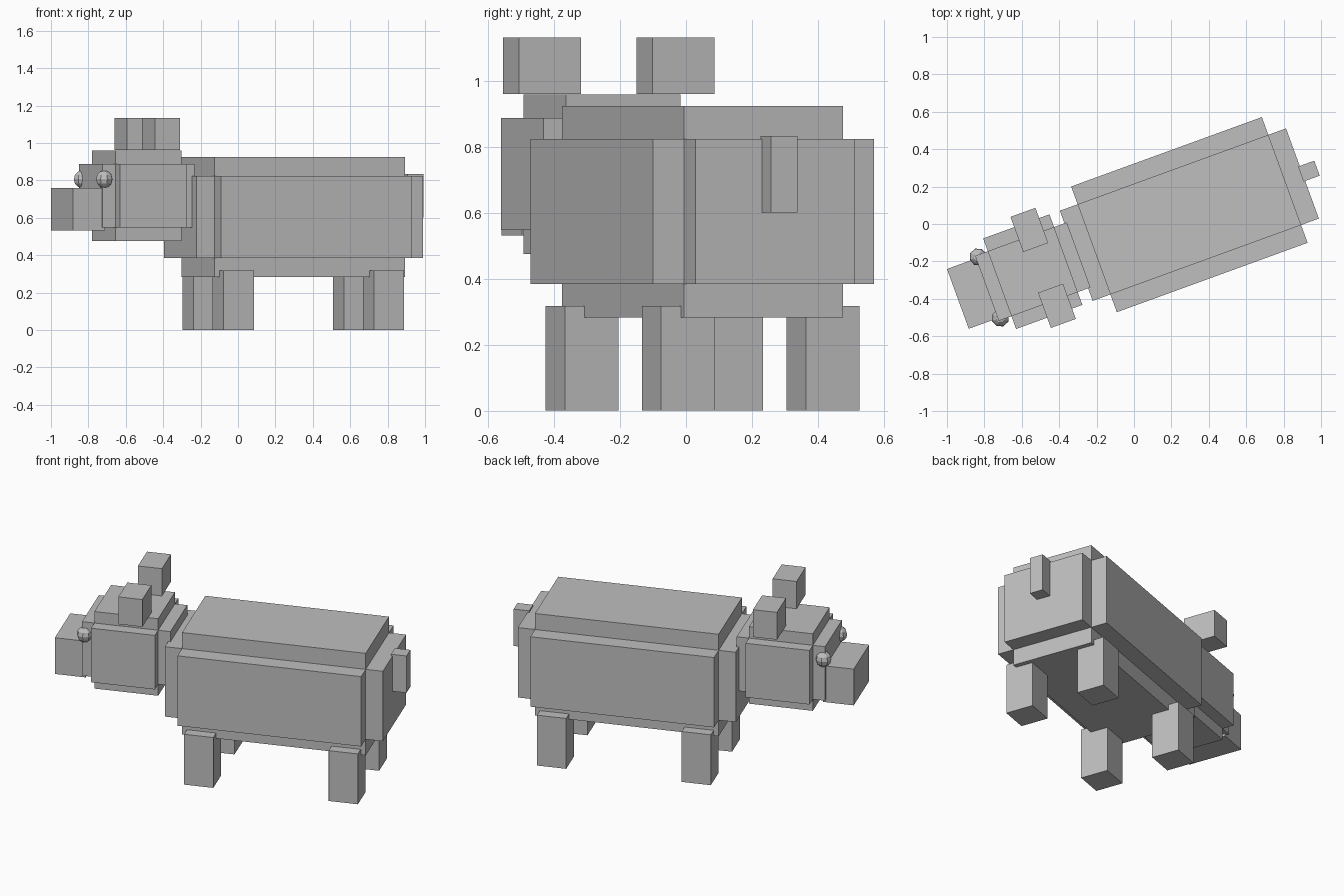
import bpy, math
from mathutils import Matrix

if "Cube" in bpy.data.objects:
    bpy.data.objects.remove(bpy.data.objects["Cube"])

# One flat grey for the whole animal
grey = bpy.data.materials.new("plain grey")
grey.diffuse_color = (0.52, 0.52, 0.52, 1)
grey.use_nodes = True
grey.node_tree.nodes["Principled BSDF"].inputs["Base Color"].default_value = grey.diffuse_color

# Local frame: +x runs from head to tail, origin on the ground under the body
PLACE = Matrix.Translation((0.296, 0.05, 0)) @ Matrix.Rotation(math.radians(20), 4, 'Z')


def finish(name, matrix):
    ob = bpy.context.object
    ob.name = name
    ob.data.materials.append(grey)
    ob.matrix_world = PLACE @ matrix
    return ob


def box(name, centre, size):
    bpy.ops.mesh.primitive_cube_add(size=1)
    return finish(name, Matrix.Translation(centre) @ Matrix.Diagonal((*size, 1)))


def stepped_block(name, centre, core, step):
    """Three crossed boxes, each one stretched along a single axis."""
    for axis, label in enumerate(("long", "wide", "tall")):
        size = list(core)
        size[axis] += 2 * step
        box(f"{name}_{label}", centre, size)


HEAD_X, HEAD_Z = -0.891, 0.718

# Body and head
stepped_block("body", (0, 0, 0.604), (1.085, 0.513, 0.44), 0.101)
stepped_block("head", (HEAD_X, 0, HEAD_Z), (0.377, 0.37, 0.34), 0.0725)

# Snout and tail
box("snout", (HEAD_X - 0.335, 0, 0.646), (0.182, 0.34, 0.228))
box("tail", (0.68, 0, 0.718), (0.092, 0.085, 0.232))

# Legs, ears and eyes on both sides
for side, label in ((-1, "right"), (1, "left")):
    for x, end in ((-0.427, "front"), (0.427, "back")):
        box(f"{end}_leg_{label}", (x, side * 0.234, 0.1585), (0.172, 0.172, 0.317))
    box(f"ear_{label}", (HEAD_X + 0.059, side * 0.216, 1.047), (0.142, 0.2, 0.172))
    bpy.ops.mesh.primitive_uv_sphere_add(segments=8, ring_count=6, radius=0.047)
    finish(f"eye_{label}", Matrix.Translation((HEAD_X - 0.248, side * 0.174, 0.806)))
